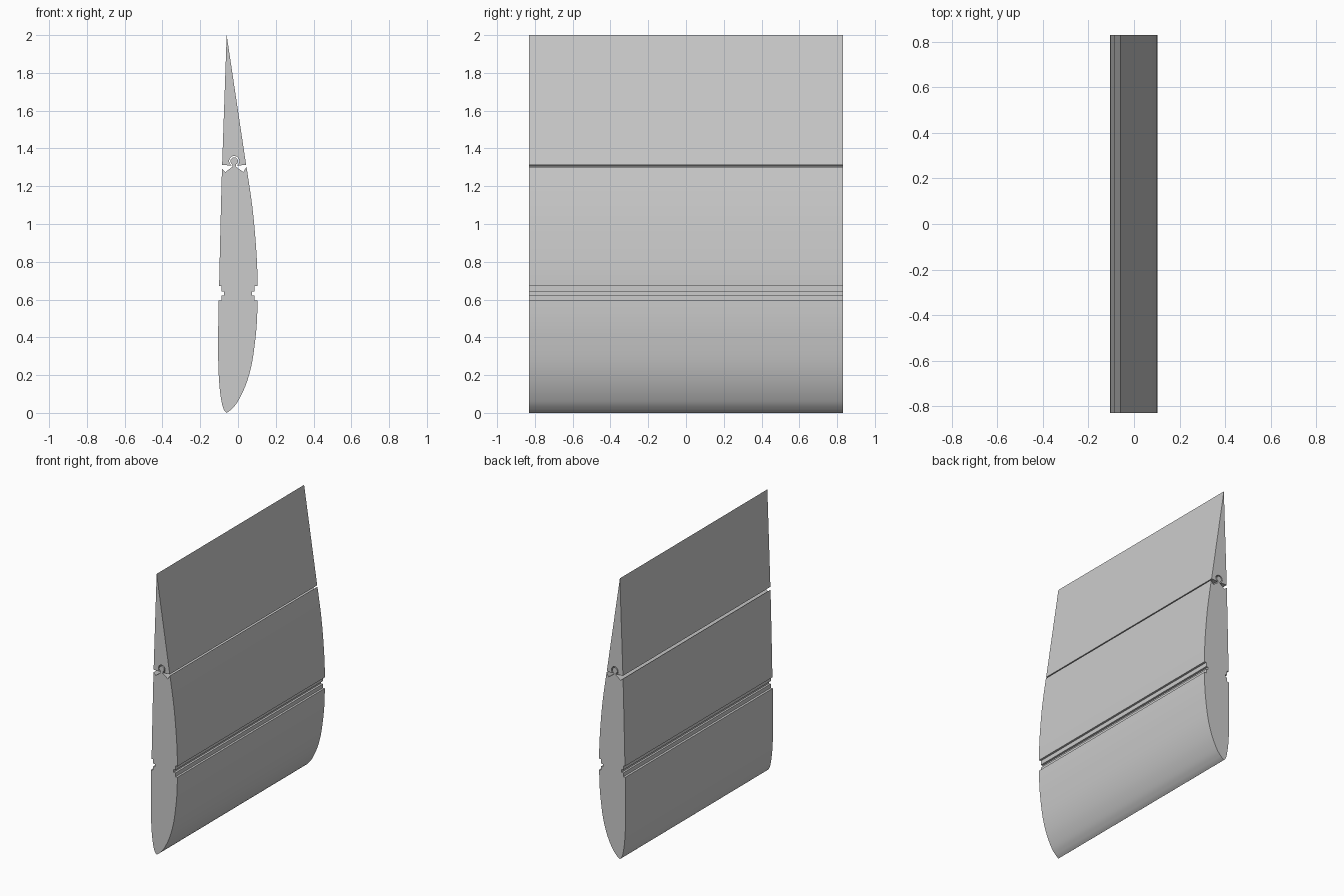
import bpy, bmesh, math

if "Cube" in bpy.data.objects:
    bpy.data.objects.remove(bpy.data.objects["Cube"])

HALF = 0.83  # half span of the wing

mat = bpy.data.materials.new("plain grey")
mat.diffuse_color = (0.6, 0.6, 0.6, 1)
mat.use_nodes = True
mat.node_tree.nodes["Principled BSDF"].inputs["Base Color"].default_value = mat.diffuse_color


def spline(pts, n=6):
    """Smooth curve through the given points."""
    p = [pts[0]] + pts + [pts[-1]]
    out = []
    for i in range(1, len(p) - 2):
        a, b, c, d = p[i - 1:i + 3]
        for k in range(n):
            t = k / n
            out.append(tuple(0.5 * (2 * b[j] + (c[j] - a[j]) * t
                       + (2 * a[j] - 5 * b[j] + 4 * c[j] - d[j]) * t * t
                       + (3 * b[j] - a[j] - 3 * c[j] + d[j]) * t ** 3) for j in (0, 1)))
    return out + [pts[-1]]


def arc(cx, cz, r, a0, a1, n=20):
    return [(cx + r * math.cos(math.radians(a0 + (a1 - a0) * i / n)),
             cz + r * math.sin(math.radians(a0 + (a1 - a0) * i / n))) for i in range(n + 1)]


def extrude_profile(name, outline):
    """Closed x-z outline swept along the span."""
    bm = bmesh.new()
    face = bm.faces.new([bm.verts.new((x, -HALF, z)) for x, z in outline])
    res = bmesh.ops.extrude_face_region(bm, geom=[face])
    for v in res["geom"]:
        if isinstance(v, bmesh.types.BMVert):
            v.co.y = HALF
    bmesh.ops.recalc_face_normals(bm, faces=bm.faces)
    mesh = bpy.data.meshes.new(name)
    bm.to_mesh(mesh)
    bm.free()
    mesh.materials.append(mat)
    ob = bpy.data.objects.new(name, mesh)
    bpy.context.collection.objects.link(ob)
    bpy.ops.object.select_all(action='DESELECT')
    ob.select_set(True)
    bpy.context.view_layer.objects.active = ob
    bpy.ops.object.shade_smooth_by_angle(angle=math.radians(25))


# Main body: nose, stepped grooves on both sides, hinge bead on top
nose_right = spline([(-0.06, 0), (-0.034, 0.02), (0.0, 0.062), (0.042, 0.15),
                     (0.073, 0.26), (0.093, 0.4), (0.101, 0.5), (0.103, 0.594)])
groove_right = [(0.088, 0.594), (0.088, 0.622), (0.073, 0.622), (0.073, 0.642),
                (0.088, 0.642), (0.088, 0.672)]
upper_right = spline([(0.103, 0.672), (0.102, 0.76), (0.094, 0.9), (0.076, 1.09),
                      (0.045, 1.303)])
bead = arc(-0.02, 1.333, 0.02, -65, 245)
hinge = [(0.028, 1.275), (-0.012, 1.304)] + bead + [(-0.028, 1.304), (-0.066, 1.275)]
upper_left = spline([(-0.085, 1.292), (-0.093, 0.98), (-0.1, 0.672)])
groove_left = [(-0.087, 0.672), (-0.087, 0.642), (-0.073, 0.642), (-0.073, 0.622),
               (-0.087, 0.622), (-0.087, 0.594)]
nose_left = spline([(-0.103, 0.594), (-0.105, 0.4), (-0.104, 0.25), (-0.097, 0.13),
                    (-0.085, 0.05), (-0.073, 0.014), (-0.06, 0)])[:-1]
extrude_profile("main_wing", nose_right + groove_right + upper_right + hinge
                + upper_left + groove_left + nose_left)

# Flap: tapered wedge with a round socket over the hinge bead
socket = arc(-0.02, 1.333, 0.027, 238, -58)
extrude_profile("flap", [(-0.06, 2.0), (-0.084, 1.312)] + socket + [(0.043, 1.312)])
